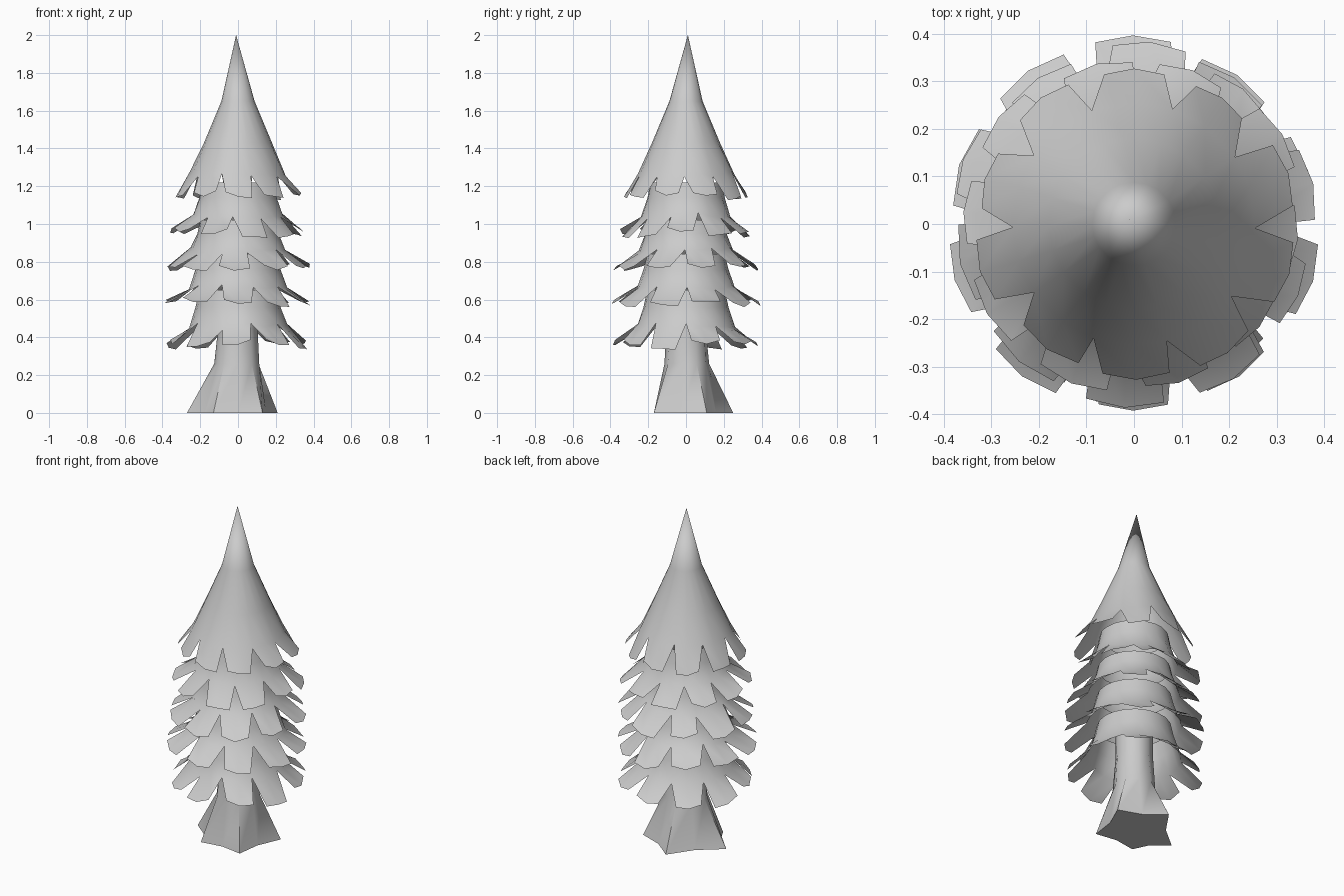
import bpy, bmesh, random
from math import sin, cos, pi, radians

if "Cube" in bpy.data.objects:
    bpy.data.objects.remove(bpy.data.objects["Cube"])
random.seed(4)
N = 10  # branches per tier


def polar(r, a, z):
    return (r * cos(a), r * sin(a), z)


def finish(bm, name, angle):
    bmesh.ops.recalc_face_normals(bm, faces=bm.faces)
    me = bpy.data.meshes.new(name)
    bm.to_mesh(me)
    bm.free()
    ob = bpy.data.objects.new(name, me)
    bpy.context.collection.objects.link(ob)
    bpy.ops.object.select_all(action='DESELECT')
    ob.select_set(True)
    bpy.context.view_layer.objects.active = ob
    bpy.ops.object.shade_smooth_by_angle(angle=radians(angle))


def bridge(bm, a, b):
    n = len(a)
    for i in range(n):
        bm.faces.new((a[i], a[(i + 1) % n], b[(i + 1) % n], b[i]))


def tier(name, rings, tip_r, tip_z, turn, apex=None):
    """Skirt of rings (radius, z), its last ring split into drooping branch flaps."""
    bm = bmesh.new()
    step = pi / N
    angs = [-pi / 2 + turn + (j - 1) * step + (random.uniform(-.05, .05) if j % 2 == 0 else 0)
            for j in range(2 * N)]  # even = notch, odd = branch middle
    rows = []
    for k, (r, z) in enumerate(rings):
        last = k == len(rings) - 1
        rows.append([bm.verts.new(polar(r, a, z + (random.uniform(-.02, .02)
                     if last and j % 2 == 0 else 0))) for j, a in enumerate(angs)])
    for a, b in zip(rows, rows[1:]):
        bridge(bm, a, b)
    if apex:
        top = bm.verts.new(apex)
        for j in range(2 * N):
            bm.faces.new((top, rows[0][j], rows[0][(j + 1) % (2 * N)]))
    # branch flaps
    ring = rows[-1]
    for j in range(1, 2 * N, 2):
        r = tip_r + random.uniform(-.015, .01)
        z = tip_z + random.uniform(-.015, .015)
        a = angs[j] + random.uniform(-.03, .03)
        w = radians(random.uniform(10.5, 13))
        left = bm.verts.new(polar(r - .006, a - w, z + random.uniform(-.01, .03)))
        mid = bm.verts.new(polar(r, a, z))
        right = bm.verts.new(polar(r - .006, a + w, z + random.uniform(-.01, .03)))
        bm.faces.new((ring[j - 1], ring[j], mid, left))
        bm.faces.new((ring[j], ring[(j + 1) % (2 * N)], right, mid))
    finish(bm, name, 50)


# foliage tiers, top to bottom
tier("crown_foliage", [(.088, 1.65), (.18, 1.43), (.255, 1.265)], .335, 1.14, 0, (-.01, .01, 2.0))
tier("foliage_2", [(.19, 1.22), (.205, 1.14), (.24, 1.04)], .355, .945, radians(14))
tier("foliage_3", [(.2, 1.02), (.215, .95), (.25, .86)], .38, .765, radians(-4))
tier("foliage_4", [(.205, .84), (.225, .76), (.26, .66)], .388, .575, 0)
tier("foliage_5", [(.205, .65), (.225, .56), (.26, .455)], .38, .35, 0)

# trunk flaring into five roots
roots = [(.21, .11), (-.04, .25), (-.27, 0), (-.13, -.17), (.13, -.17)]
outline = []
for (x, y), (u, v) in zip(roots, roots[1:] + roots[:1]):
    outline += [(x, y), ((x + u) * .44, (y + v) * .44)]
bm = bmesh.new()
rows = []
for z, blend, r in [(0, 1, .1), (.26, .1, .11), (.45, 0, .105), (.62, 0, .105)]:
    row = []
    for x, y in outline:
        d = (x * x + y * y) ** .5
        s = blend + (1 - blend) * r / d
        row.append(bm.verts.new((x * s, y * s, z)))
    rows.append(row)
for a, b in zip(rows, rows[1:]):
    bridge(bm, a, b)
bm.faces.new(rows[0])
finish(bm, "trunk", 50)
